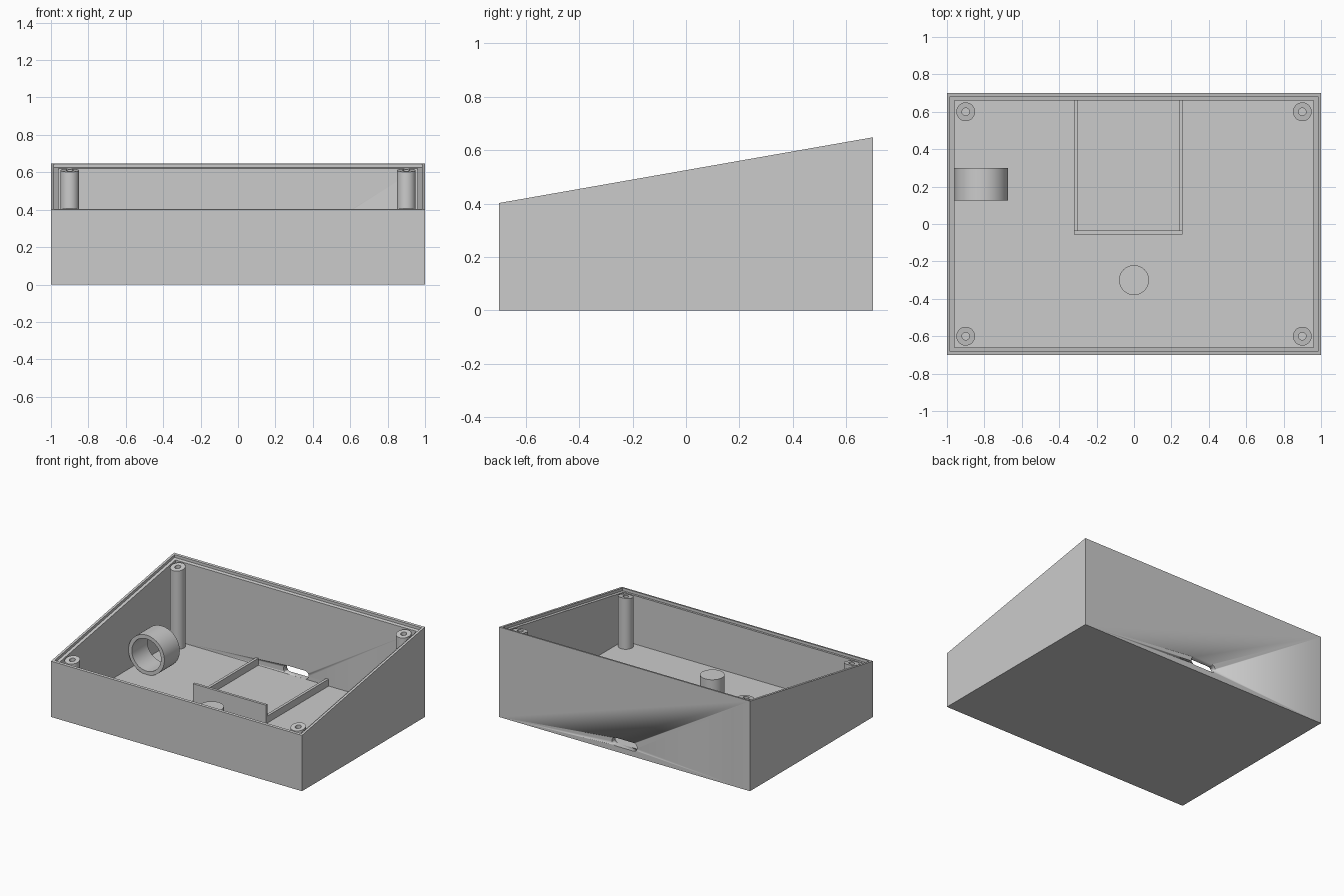
import bpy
import bmesh
from math import cos, sin, pi, radians

if "Cube" in bpy.data.objects:
    bpy.data.objects.remove(bpy.data.objects["Cube"], do_unlink=True)

GREY = (0.6, 0.6, 0.6)
grey = bpy.data.materials.new("grey plastic")
grey.use_nodes = True
grey.diffuse_color = (*GREY, 1)
grey.node_tree.nodes["Principled BSDF"].inputs["Base Color"].default_value = (*GREY, 1)

HALF_X, HALF_Y = 1.0, 0.7
WALL, LIP, STEP, FLOOR = 0.04, 0.017, 0.02, 0.04
FRONT_Z, BACK_Z = 0.402, 0.648


def rim(y):
    """Height of the sloping top plane at depth y."""
    return FRONT_Z + (BACK_Z - FRONT_Z) * (y + HALF_Y) / (2 * HALF_Y)


def skin(name, loops, closed=False):
    """Bridge a series of equal point loops; cap the ends or join them."""
    bm = bmesh.new()
    rows = [[bm.verts.new(p) for p in loop] for loop in loops]
    pairs = list(zip(rows, rows[1:]))
    if closed:
        pairs.append((rows[-1], rows[0]))
    else:
        bm.faces.new(rows[0])
        bm.faces.new(rows[-1])
    for a, b in pairs:
        for i in range(len(a)):
            j = (i + 1) % len(a)
            bm.faces.new((a[i], a[j], b[j], b[i]))
    bmesh.ops.recalc_face_normals(bm, faces=bm.faces[:])
    mesh = bpy.data.meshes.new(name)
    bm.to_mesh(mesh)
    bm.free()
    mesh.materials.append(grey)
    mesh.shade_smooth()
    mesh.set_sharp_from_angle(angle=radians(30))
    obj = bpy.data.objects.new(name, mesh)
    bpy.context.collection.objects.link(obj)
    return obj


def rectangle(inset, height):
    """Rectangle inset from the outer sides, at height(y)."""
    x, y = HALF_X - inset, HALF_Y - inset
    return [(px, py, height(py)) for px, py in ((-x, -y), (x, -y), (x, y), (-x, y))]


def circle(x, y, r, height, n=48):
    pts = [(x + r * cos(2 * pi * i / n), y + r * sin(2 * pi * i / n)) for i in range(n)]
    return [(px, py, height(py)) for px, py in pts]


def upright_circle(x, y, z, r, n=64):
    return [(x + r * cos(2 * pi * i / n), y, z + r * sin(2 * pi * i / n)) for i in range(n)]


def slab(name, x0, x1, y0, y1, z0, z1):
    base = ((x0, y0), (x1, y0), (x1, y1), (x0, y1))
    return skin(name, [[(x, y, z) for x, y in base] for z in (z0, z1)])


def ledge(y):
    return rim(y) - STEP


# Open sloping case with a stepped rim
case = skin("case", [
    rectangle(0, lambda y: 0),
    rectangle(0, rim),
    rectangle(LIP, rim),
    rectangle(LIP, ledge),
    rectangle(WALL, ledge),
    rectangle(WALL, lambda y: FLOOR),
])

# Rounded cable slot through the back wall
SLOT_Z, SLOT_R, SLOT_X = 0.07, 0.03, 0.07


def pill(y, n=24):
    pts = []
    for i in range(n):
        a = -pi / 2 + 2 * pi * (i + 0.5) / n
        side = SLOT_X if i < n / 2 else -SLOT_X
        pts.append((side + SLOT_R * cos(a), y, SLOT_Z + SLOT_R * sin(a)))
    return pts


cutter = skin("slot_cutter", [pill(HALF_Y - 0.06), pill(HALF_Y + 0.06)])
cutter.hide_render = True
cut = case.modifiers.new("cable slot", "BOOLEAN")
cut.operation = "DIFFERENCE"
cut.solver = "EXACT"
cut.object = cutter
bpy.context.view_layer.objects.active = case
bpy.ops.object.modifier_apply(modifier=cut.name)
bpy.data.objects.remove(cutter, do_unlink=True)

# Screw posts in the corners, tops cut to the slope
for side, sx in (("right", -1), ("left", 1)):
    for end, sy in (("front", -1), ("back", 1)):
        x, y = 0.9 * sx, 0.6 * sy
        bottom = ledge(y) - 0.2
        skin(f"{end}_{side}_screw_post", [
            circle(x, y, 0.05, lambda v: FLOOR - 0.01),
            circle(x, y, 0.05, ledge),
            circle(x, y, 0.02, ledge),
            circle(x, y, 0.02, lambda v: bottom),
        ])

# Ring holder against the right wall
RING_X, RING_Z = -0.817, 0.18
skin("ring_holder", [
    upright_circle(RING_X, y, RING_Z, r)
    for y, r in ((0.125, 0.143), (0.3, 0.143), (0.3, 0.116), (0.125, 0.116))
], closed=True)

# Round peg on the floor
skin("floor_peg", [circle(0, -0.3, 0.08, lambda y: FLOOR - 0.01),
                   circle(0, -0.3, 0.08, lambda y: 0.19)])

# Tray for the circuit board: two low rails and a taller front stop
BACK = HALF_Y - WALL
slab("right_tray_rail", -0.32, -0.30, -0.036, BACK, FLOOR, 0.09)
slab("left_tray_rail", 0.24, 0.26, -0.036, BACK, FLOOR, 0.09)
slab("tray_front_stop", -0.32, 0.26, -0.055, -0.036, FLOOR, 0.175)
